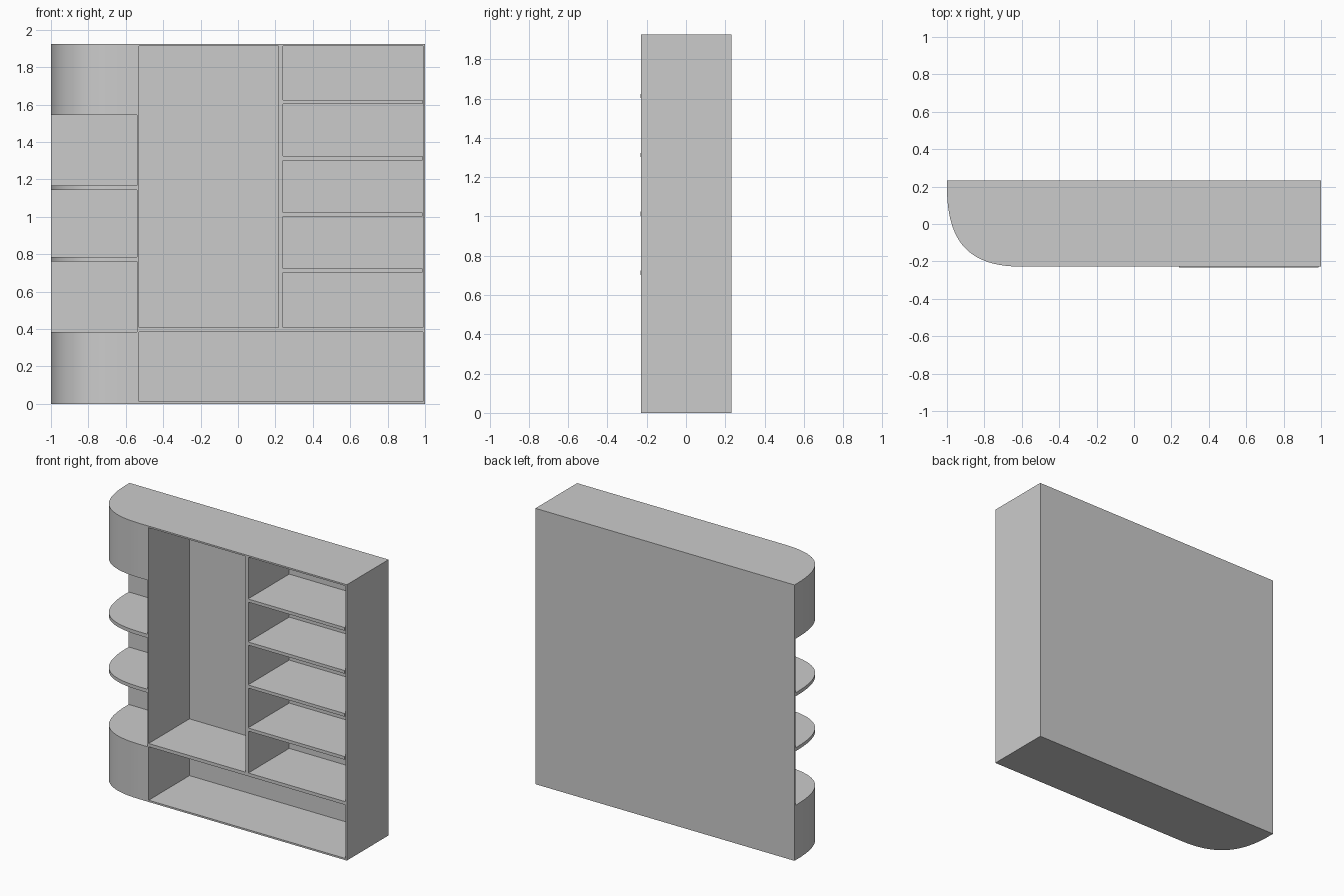
import bpy, bmesh

if "Cube" in bpy.data.objects:
    bpy.data.objects.remove(bpy.data.objects["Cube"])

H = 1.925            # overall height
Y0, Y1 = -0.228, 0.232   # front and back of the carcass
BACK = 0.222         # inner face of back panel


def finish(name, bm):
    bmesh.ops.recalc_face_normals(bm, faces=bm.faces)
    me = bpy.data.meshes.new(name)
    bm.to_mesh(me)
    bm.free()
    ob = bpy.data.objects.new(name, me)
    bpy.context.collection.objects.link(ob)
    return ob


def box(name, x0, x1, y0, y1, z0, z1):
    bm = bmesh.new()
    bmesh.ops.create_cube(bm, size=1)
    for v in bm.verts:
        v.co.x = x0 if v.co.x < 0 else x1
        v.co.y = y0 if v.co.y < 0 else y1
        v.co.z = z0 if v.co.z < 0 else z1
    return finish(name, bm)


def curve_point(t):
    # Bezier rounding of the left front corner
    pts = [(-1, 0.2), (-1, -0.1), (-0.88, Y0), (-0.6, Y0)]
    w = [(1 - t)**3, 3 * t * (1 - t)**2, 3 * t * t * (1 - t), t**3]
    return tuple(sum(k * p[i] for k, p in zip(w, pts)) for i in (0, 1))


def rounded_slab(name, z0, z1):
    outline = [(-1, BACK)] + [curve_point(i / 32) for i in range(33)]
    outline += [(-0.54, Y0), (-0.54, BACK)]
    bm = bmesh.new()
    face = bm.faces.new([bm.verts.new((x, y, z0)) for x, y in outline])
    top = bmesh.ops.extrude_face_region(bm, geom=[face])["geom"]
    for v in top:
        if isinstance(v, bmesh.types.BMVert):
            v.co.z = z1
    ob = finish(name, bm)
    bpy.ops.object.select_all(action='DESELECT')
    ob.select_set(True)
    bpy.context.view_layer.objects.active = ob
    bpy.ops.object.shade_smooth_by_angle()
    return ob


# Back panel and outer case
box("back_panel", -1, 1, BACK, Y1, 0, H)
box("left_wall", -0.54, -0.53, Y0, BACK, 0, H)
box("right_wall", 0.988, 1, Y0, BACK, 0, H)
box("top_board", -0.53, 0.988, Y0, BACK, H - 0.011, H)
box("bottom_board", -0.53, 0.988, Y0, BACK, 0, 0.012)

# Inner divisions
box("middle_shelf", -0.53, 0.988, Y0, BACK, 0.385, 0.408)
box("divider", 0.216, 0.24, Y0, BACK, 0.408, H - 0.011)
for i in range(4):
    z = 0.702 + 0.3 * i
    box(f"right_shelf_{i + 1}", 0.24, 0.986, -0.232, BACK, z, z + 0.022)

# Rounded end unit: lower box, two open shelves, upper box
for name, z0, z1 in [("rounded_base", 0, 0.383),
                     ("rounded_shelf_lower", 0.76, 0.784),
                     ("rounded_shelf_upper", 1.143, 1.168),
                     ("rounded_top", 1.545, H)]:
    rounded_slab(name, z0, z1)
